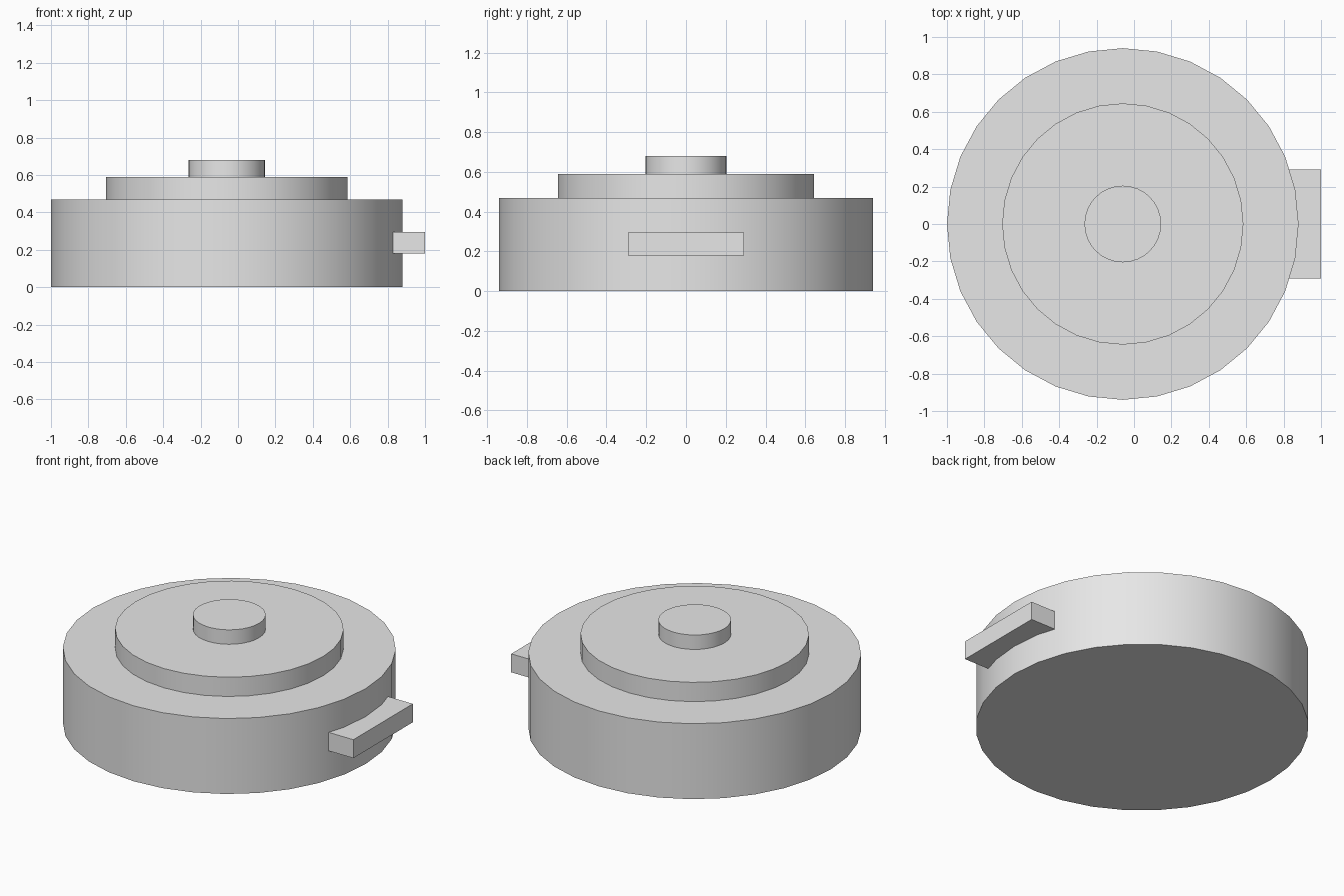
import bpy
import math

cube = bpy.data.objects.get("Cube")
if cube:
    bpy.data.objects.remove(cube, do_unlink=True)

GREY = (0.8, 0.8, 0.8, 1.0)
CENTRE_X = -0.06

mat = bpy.data.materials.new("light_grey")
mat.use_nodes = True
mat.diffuse_color = GREY
mat.node_tree.nodes["Principled BSDF"].inputs["Base Color"].default_value = GREY


def disc(name, radius, bottom, top):
    """Upright smooth-sided cylinder on the shared axis."""
    bpy.ops.mesh.primitive_cylinder_add(
        vertices=32, radius=radius, depth=top - bottom,
        location=(CENTRE_X, 0, (bottom + top) / 2))
    obj = bpy.context.object
    obj.name = name
    obj.data.materials.append(mat)
    bpy.ops.object.shade_smooth_by_angle(angle=math.radians(30))


# Stacked round body: wide base, stepped lid and central knob
disc("base", 0.94, 0, 0.47)
disc("lid", 0.645, 0.47, 0.59)
disc("knob", 0.205, 0.59, 0.68)

# Flat bar handle set into the left side of the base
bpy.ops.mesh.primitive_cube_add(size=1, location=(0.915, 0, 0.238))
handle = bpy.context.object
handle.name = "side_handle"
handle.scale = (0.17, 0.585, 0.115)
bpy.ops.object.transform_apply(location=False, rotation=False, scale=True)
handle.data.materials.append(mat)
